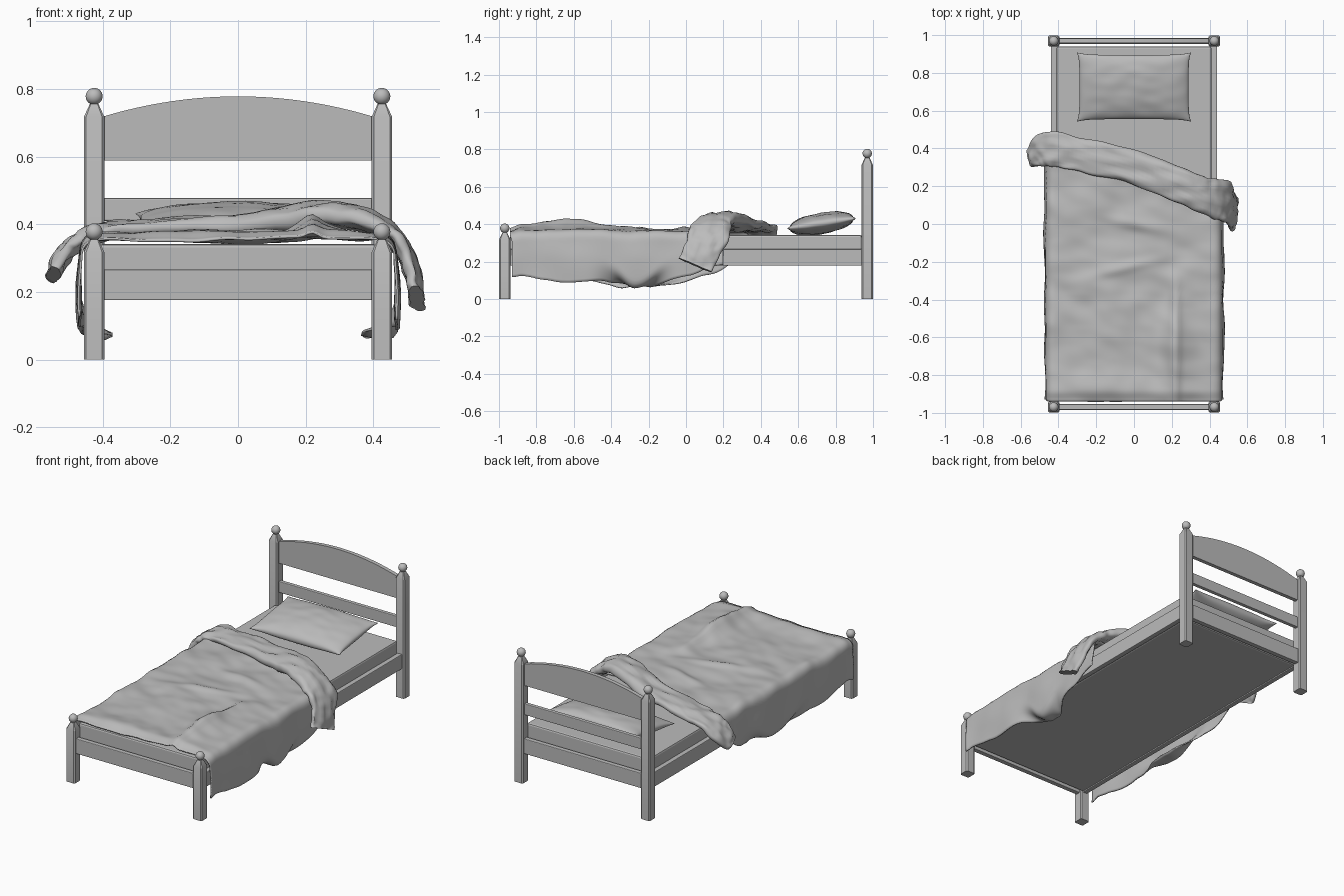
import bpy, bmesh, math
from mathutils import Vector, noise

if "Cube" in bpy.data.objects:
    bpy.data.objects.remove(bpy.data.objects["Cube"])

grey = bpy.data.materials.new("plain grey")
grey.diffuse_color = (0.5, 0.5, 0.5, 1)
grey.use_nodes = True
grey.node_tree.nodes["Principled BSDF"].inputs["Base Color"].default_value = grey.diffuse_color


def finish(name, bm, bevel=0.0, smooth=None):
    bmesh.ops.recalc_face_normals(bm, faces=bm.faces[:])
    me = bpy.data.meshes.new(name)
    bm.to_mesh(me)
    bm.free()
    ob = bpy.data.objects.new(name, me)
    bpy.context.collection.objects.link(ob)
    me.materials.append(grey)
    if bevel:
        m = ob.modifiers.new("bevel", 'BEVEL')
        m.width, m.segments, m.limit_method = bevel, 2, 'ANGLE'
    if smooth:
        bpy.ops.object.select_all(action='DESELECT')
        ob.select_set(True)
        bpy.context.view_layer.objects.active = ob
        bpy.ops.object.shade_smooth_by_angle(angle=math.radians(smooth))
    return ob


def box(name, lo, hi, bevel=0.004):
    bm = bmesh.new()
    bmesh.ops.create_cube(bm, size=1)
    for v in bm.verts:
        v.co = [lo[i] + (v.co[i] + 0.5) * (hi[i] - lo[i]) for i in range(3)]
    return finish(name, bm, bevel)


def skin(bm, rows, closed=False):
    """Join rows of points with quads."""
    vs = [[bm.verts.new(p) for p in r] for r in rows]
    for a, b in zip(vs, vs[1:]):
        n = len(a)
        for i in range(n if closed else n - 1):
            j = (i + 1) % n
            bm.faces.new((a[i], a[j], b[j], b[i]))
    return vs


def sstep(a, b, x):
    t = min(1, max(0, (x - a) / (b - a)))
    return t * t * (3 - 2 * t)


def interp(table, x):
    for (x0, y0), (x1, y1) in zip(table, table[1:]):
        if x <= x1:
            return y0 + (y1 - y0) * sstep(x0, x1, max(x, x0))
    return table[-1][1]


def bump(x, c, w):
    return math.exp(-((x - c) / w) ** 2)


def wrinkle(x, y, seed=0.0):
    return noise.noise(Vector((x, y, seed)))


# Posts: chamfered square shaft, tapered top and ball
def post(name, cx, cy, h):
    bm = bmesh.new()
    rows = []
    for half, z in ((0.03, 0), (0.03, h), (0.013, h + 0.037)):
        c = half * 0.78
        ring = [(half, -c), (half, c), (c, half), (-c, half),
                (-half, c), (-half, -c), (-c, -half), (c, -half)]
        rows.append([(cx + x, cy + y, z) for x, y in ring])
    vs = skin(bm, rows, True)
    bm.faces.new(vs[0])
    bm.faces.new(vs[-1])
    ball = bmesh.ops.create_uvsphere(bm, u_segments=24, v_segments=14, radius=0.025)
    bmesh.ops.translate(bm, verts=ball["verts"], vec=(cx, cy, h + 0.06))
    finish(name, bm, smooth=25)


for side, s in (("left", -1), ("right", 1)):
    post(side + "_head_post", s * 0.425, 0.969, 0.718)
    post(side + "_foot_post", s * 0.425, -0.969, 0.318)
    x = sorted((s * 0.41, s * 0.44))
    box(side + "_side_rail", (x[0], -0.945, 0.178), (x[1], 0.945, 0.267))

# Cross rails and headboard slat
for name, y in (("foot_rail", -0.969), ("head_rail", 0.969)):
    box(name, (-0.4, y - 0.015, 0.176), (0.4, y + 0.015, 0.267))
box("headboard_slat", (-0.4, 0.957, 0.41), (0.4, 0.981, 0.478))

# Arched headboard panel
bm = bmesh.new()
arch = [(-0.4 + 0.8 * i / 32) for i in range(33)]
rows = [[(x, y, 0.718 + 0.06 * (1 - (x / 0.4) ** 2)) for x in arch]
        + [(0.4, y, 0.588), (-0.4, y, 0.588)] for y in (0.957, 0.981)]
vs = skin(bm, rows, True)
bm.faces.new(vs[0])
bm.faces.new(vs[1])
finish("headboard_panel", bm, smooth=25)

# Mattress
box("mattress", (-0.41, -0.94, 0.18), (0.41, 0.94, 0.342), 0.01)

# Pillow: two puffed sheets with pinched corners, tilted up to the headboard
bm = bmesh.new()
N = 40
for sgn in (1, -1):
    rows = []
    for j in range(N + 1):
        v = math.sin((2 * j / N - 1) * math.pi / 2)
        row = []
        for i in range(N + 1):
            u = math.sin((2 * i / N - 1) * math.pi / 2)
            puff = max(0, (1 - u * u) * (1 - v * v)) ** 0.42
            x = 0.303 * u * (1 - 0.045 * (1 - v ** 6))
            y = 0.183 * v * (1 - 0.07 * (1 - u ** 6))
            z = sgn * 0.056 * puff + 0.006 * puff * wrinkle(u * 3, v * 3)
            row.append((x, 0.725 + y, 0.404 + z + 0.15 * y))
        rows.append(row)
    skin(bm, rows)
bmesh.ops.remove_doubles(bm, verts=bm.verts[:], dist=0.0004)
finish("pillow", bm, smooth=70)


# Blanket: draped over the mattress, sides hang and curl under at the hem
def top_height(x, y):
    z = 0.366 + 0.016 * wrinkle(x * 4, y * 5) + 0.008 * wrinkle(x * 9 + y * 3, y * 11, 3)
    z += 0.045 * bump(x, 0.21, 0.06 if x < 0.21 else 0.1) * bump(y, -0.64, 0.2)
    z += 0.016 * bump(x, 0.22, 0.025) * sstep(-0.2, -0.4, y)
    z += 0.012 * bump(y - 0.25 * x, -0.22, 0.03) * bump(x, -0.05, 0.2)
    z += 0.012 * bump(y + 0.2 * x, 0.0, 0.03) * bump(x, 0.0, 0.15)
    z -= 0.015 * sstep(-0.88, -0.94, y)
    return max(z, 0.35)


edge = [(-0.5, 0.33), (-0.3, 0.36), (0, 0.3), (0.3, 0.19), (0.5, 0.2)]
hem = {1: [(-0.94, 0.20), (-0.62, 0.245), (-0.38, 0.22), (-0.27, 0.25), (0.0, 0.2), (0.2, 0.14)],
       -1: [(-0.94, 0.19), (-0.5, 0.23), (-0.2, 0.25), (0.1, 0.2), (0.33, 0.1)]}
curl_at = {1: (-0.27, 0.13), -1: (-0.2, 0.2)}


def half_path(s, v, n=46):
    """Points of one half of a blanket row, from the middle outward."""
    x, drop, pts = 0.0, 0.0, []
    E = interp(edge, 0)
    y = -0.94 + v * (E + 0.94)
    ys = -0.94 + v * (interp(edge, s * 0.5) + 0.94)
    hang = interp(hem[s], ys)
    c = bump(ys, *curl_at[s])
    length = 0.48 + hang + 0.1 * c
    step = length / n
    for i in range(n + 1):
        d = i * step
        y = -0.94 + v * (interp(edge, s * x) + 0.94)
        flare = sstep(0.44, 0.6, d)
        wav = flare * (0.008 + 0.014 * wrinkle(y * 5, d * 4, 7 * s))
        pts.append((s * (x + wav), y + 0.01 * sstep(0.45, 0.5, d) * (1 - v),
                    top_height(s * min(x, 0.44), y) - drop))
        a = math.pi / 2 * sstep(0.40, 0.49, d)
        a += c * 1.7 * sstep(length - 0.14, length - 0.06, d)
        x += math.cos(a) * step
        drop += math.sin(a) * step
    return pts


bm = bmesh.new()
rows = []
for j in range(101):
    left, right = half_path(-1, j / 100), half_path(1, j / 100)
    rows.append(left[:0:-1] + right)
skin(bm, rows)
blanket = finish("blanket", bm, smooth=80)
sol = blanket.modifiers.new("thickness", 'SOLIDIFY')
sol.thickness, sol.offset = 0.007, 0

# Folded-back band: flattened tube; x, y, z, half width, half thickness
stations = [(-0.545, 0.345, 0.25, 0.05, 0.02), (-0.505, 0.385, 0.32, 0.085, 0.025),
            (-0.42, 0.395, 0.372, 0.092, 0.026), (-0.25, 0.36, 0.388, 0.088, 0.028),
            (0, 0.30, 0.395, 0.09, 0.032), (0.22, 0.215, 0.425, 0.09, 0.04),
            (0.36, 0.155, 0.415, 0.095, 0.035), (0.46, 0.13, 0.36, 0.11, 0.028),
            (0.51, 0.09, 0.27, 0.10, 0.024), (0.53, 0.05, 0.18, 0.095, 0.022)]


def catmull(t):
    k = min(int(t), len(stations) - 2)
    f = t - k
    p = [stations[min(max(k + o, 0), len(stations) - 1)] for o in (-1, 0, 1, 2)]
    return [0.5 * (2 * b + (c - a) * f + (2 * a - 5 * b + 4 * c - d) * f * f
                   + (3 * b - a - 3 * c + d) * f ** 3) for a, b, c, d in zip(*p)]


bm = bmesh.new()
rows = []
for i in range(91):
    t = i / 10
    q = catmull(t)
    T = (Vector(catmull(min(t + 0.1, 9))[:3]) - Vector(catmull(max(t - 0.1, 0))[:3])).normalized()
    W = Vector((0, 1, 0))
    W = (W - T * W.dot(T)).normalized()
    Nn = T.cross(W)
    row = []
    for k in range(32):
        a = 2 * math.pi * k / 32
        w, h = math.cos(a), math.sin(a)
        h = math.copysign(abs(h) ** 0.7, h)
        rough = 0.014 * wrinkle(t * 1.3, w * 2, 5) + 0.006 * wrinkle(t * 3, w * 4, 9)
        wid = q[3] * (1 + 0.12 * wrinkle(t * 1.7, 0, 2 + w))
        row.append(Vector(q[:3]) + W * w * wid + Nn * (h * q[4] + rough))
    rows.append(row)
vs = skin(bm, rows, True)
bm.faces.new(vs[0])
bm.faces.new(vs[-1])
finish("blanket_fold", bm, smooth=60)
